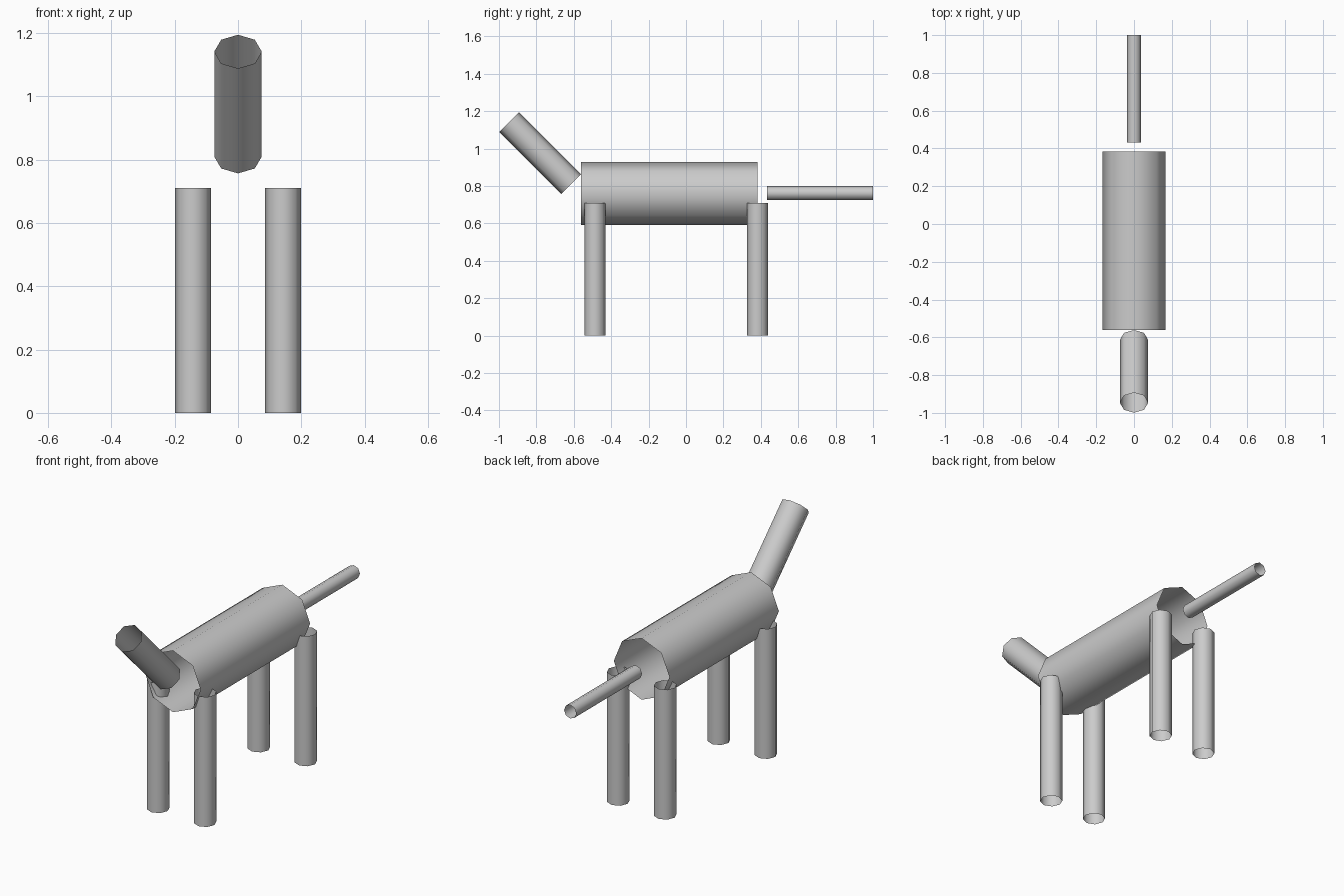
import bpy
from mathutils import Vector

if "Cube" in bpy.data.objects:
    bpy.data.objects.remove(bpy.data.objects["Cube"])

grey = bpy.data.materials.new("plain_grey")
grey.diffuse_color = (0.6, 0.6, 0.6, 1)
grey.use_nodes = True
grey.node_tree.nodes["Principled BSDF"].inputs["Base Color"].default_value = grey.diffuse_color


def tube(name, start, end, radius):
    """Open eight-sided smooth tube between two points."""
    a, b = Vector(start), Vector(end)
    axis = b - a
    bpy.ops.mesh.primitive_cylinder_add(
        vertices=8, radius=radius, depth=axis.length, end_fill_type='NOTHING',
        location=(a + b) / 2,
        rotation=Vector((0, 0, 1)).rotation_difference(axis).to_euler())
    obj = bpy.context.object
    obj.name = name
    obj.data.materials.append(grey)
    bpy.ops.object.shade_smooth_by_angle(angle=1.05)
    return obj


# Trunk, raised head and straight tail
tube("body", (0, -0.562, 0.76), (0, 0.383, 0.76), 0.168)
tube("head", (0, -0.614, 0.81), (0, -0.946, 1.142), 0.075)
tube("tail", (0, 0.432, 0.762), (0, 1.0, 0.762), 0.037)

# Four legs
for side, x in (("left", 0.142), ("right", -0.142)):
    for place, y in (("front", -0.487), ("rear", 0.382)):
        tube(f"{place}_{side}_leg", (x, y, 0), (x, y, 0.71), 0.057)
